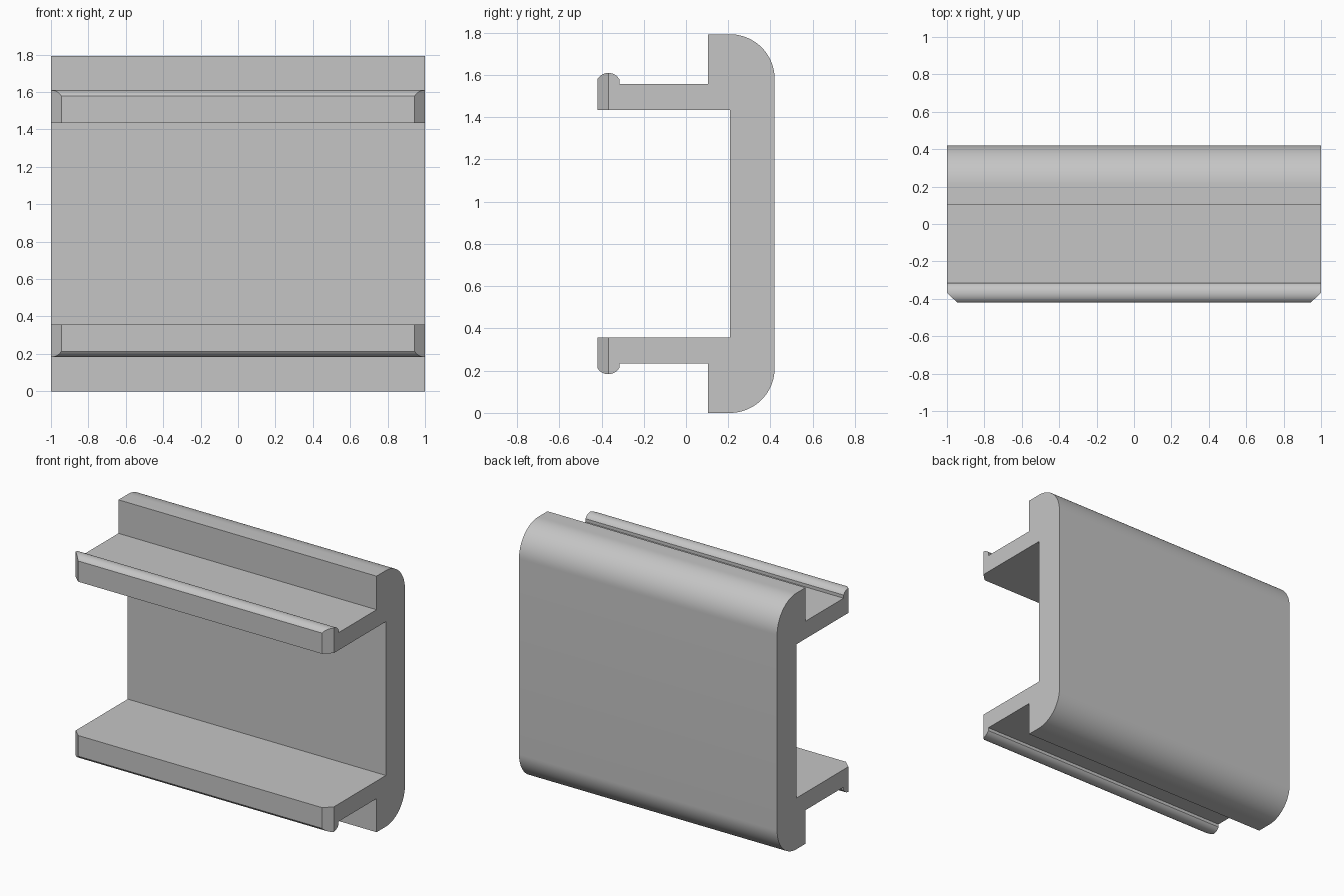
import bpy, bmesh
from math import radians, sin, cos
from mathutils import Vector

cube = bpy.data.objects.get("Cube")
if cube:
    bpy.data.objects.remove(cube, do_unlink=True)

HEIGHT = 1.793
HALF_LENGTH = 1.0
FRONT, BACK = -0.42, 0.42
LIP_Y = -0.368          # centre of the lip bead, where the corner chamfer starts


def arc(cy, cz, r, start, end, steps):
    angles = [radians(start + (end - start) * i / steps) for i in range(steps + 1)]
    return [(cy + r * cos(a), cz + r * sin(a)) for a in angles]


# Upper half of the section as (y, z): arm, rounded lip, flange, rounded back
upper = [(0.208, 1.435), (LIP_Y, 1.435), (FRONT, 1.435)]
lip = arc(LIP_Y, 1.55, 0.06, 150, 30, 12)
upper += lip
upper += [(lip[-1][0], 1.558), (0.105, 1.558), (0.105, HEIGHT)]
upper += arc(0.208, HEIGHT - 0.212, 0.212, 90, 0, 20)
lower = [(y, HEIGHT - z) for y, z in reversed(upper)]
section = upper + lower

# Vertex pairs across each arm where the end corners are chamfered
lip_top = 3 + 6
last = len(section) - 1
splits = [(1, lip_top), (last - 1, last - lip_top)]


def end_x(y):
    return HALF_LENGTH - max(0, LIP_Y - y) * 1.06


# Extruded channel with chamfered front corners
bm = bmesh.new()
ends = [[bm.verts.new((side * end_x(y), y, z)) for y, z in section] for side in (-1, 1)]
for i in range(len(section)):
    j = (i + 1) % len(section)
    bm.faces.new((ends[0][i], ends[0][j], ends[1][j], ends[1][i]))
for ring in ends:
    bm.faces.new(ring)
    for a, b in splits:
        va, vb = ring[a], ring[b]
        cap = next(f for f in va.link_faces if vb in f.verts[:])
        bmesh.utils.face_split(cap, va, vb)
bmesh.ops.recalc_face_normals(bm, faces=bm.faces[:])

mesh = bpy.data.meshes.new("channel_profile")
bm.to_mesh(mesh)
bm.free()
channel = bpy.data.objects.new("channel_profile", mesh)
bpy.context.scene.collection.objects.link(channel)

# Plain grey material
grey = bpy.data.materials.new("light_grey")
grey.use_nodes = True
colour = (0.56, 0.56, 0.56, 1)
grey.diffuse_color = colour
grey.node_tree.nodes["Principled BSDF"].inputs["Base Color"].default_value = colour
mesh.materials.append(grey)

# Smooth the curved back and lips, keep the edges crisp
bpy.ops.object.select_all(action="DESELECT")
channel.select_set(True)
bpy.context.view_layer.objects.active = channel
bpy.ops.object.shade_smooth_by_angle(angle=radians(22))
